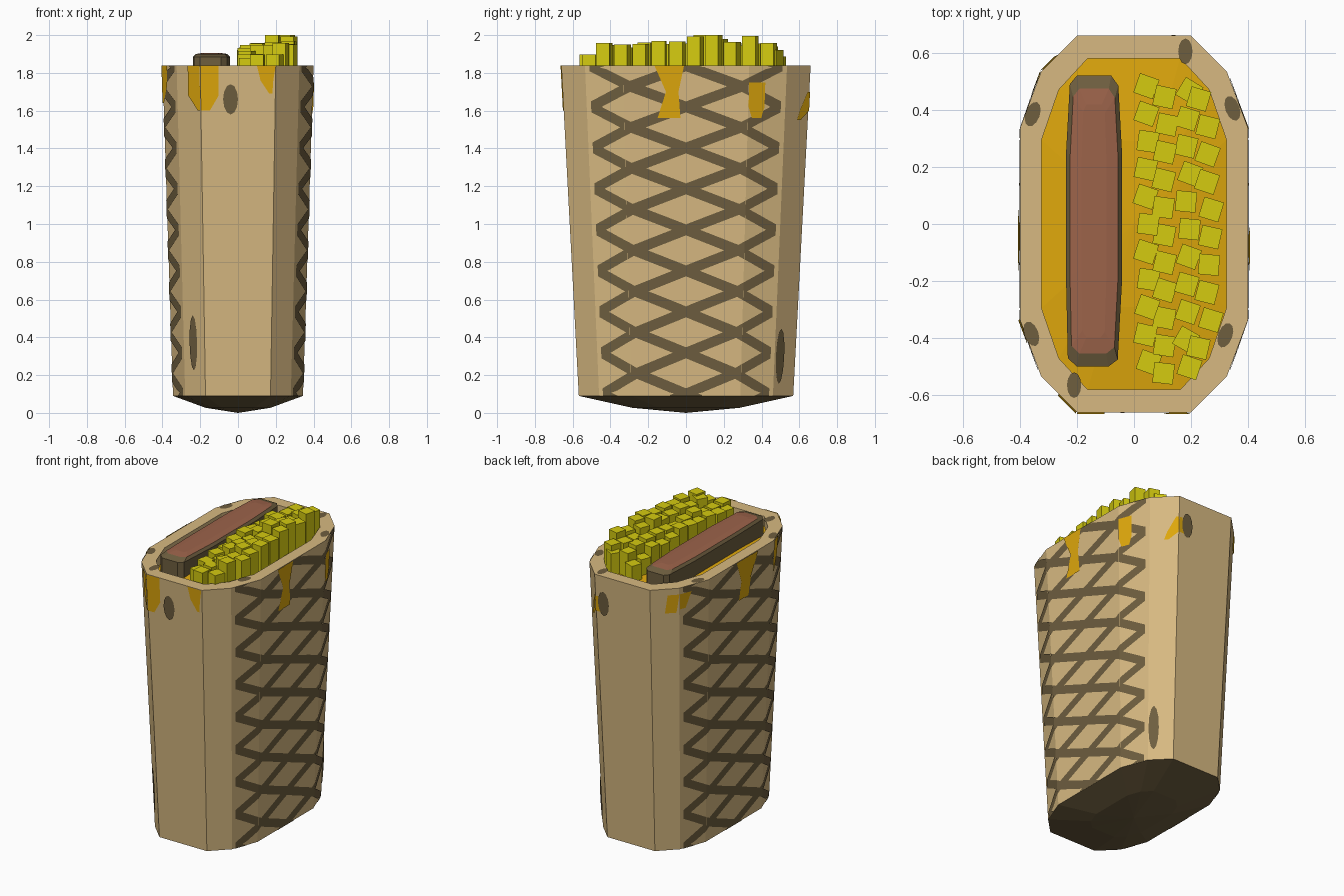
import bpy, bmesh, math, random
from mathutils import Vector, Matrix

if "Cube" in bpy.data.objects:
    bpy.data.objects.remove(bpy.data.objects["Cube"])

random.seed(4)


def mat(name, r, g, b):
    m = bpy.data.materials.new(name)
    lin = [((c / 255 + 0.055) / 1.055) ** 2.4 if c > 10 else c / 255 / 12.92 for c in (r, g, b)]
    m.diffuse_color = (*lin, 1)
    m.use_nodes = True
    m.node_tree.nodes["Principled BSDF"].inputs["Base Color"].default_value = m.diffuse_color
    return m


TAN = mat("toasted tan", 215, 185, 129)
DARK = mat("grill brown", 110, 94, 63)
CHEESE = mat("cheese orange", 222, 167, 12)
FRY = mat("fry yellow", 213, 203, 16)
MEAT = mat("sausage red brown", 156, 99, 74)


def finish(name, bm, *mats):
    me = bpy.data.meshes.new(name)
    bm.to_mesh(me)
    bm.free()
    for m in mats:
        me.materials.append(m)
    ob = bpy.data.objects.new(name, me)
    bpy.context.collection.objects.link(ob)
    return ob


def loft(bm, rings, mats=None):
    """Join rings of points; a ring of one point makes a fan."""
    vs = [[bm.verts.new(p) for p in r] for r in rings]
    for i, (a, b) in enumerate(zip(vs, vs[1:])):
        n = max(len(a), len(b))
        for k in range(n):
            j = (k + 1) % n
            if len(a) == 1:
                f = bm.faces.new((a[0], b[j], b[k]))
            elif len(b) == 1:
                f = bm.faces.new((a[k], a[j], b[0]))
            else:
                f = bm.faces.new((a[k], a[j], b[j], b[k]))
            f.material_index = mats[i] if mats else 0
    return vs


# Twelve-sided outline of the cup, counter-clockwise from the front
Q = [(.2, -.66), (.325, -.535), (.4, -.335)]
right = Q + [(x, -y) for x, y in reversed(Q)]
P = [(-.2, -.66)] + right + [(-x, y) for x, y in reversed(right)][:-1]
INNER = [(x * .81, y * .88) for x, y in P]
Z0, Z1 = .09, 1.84


def sc(z):
    return .86 + .14 * (z - Z0) / (Z1 - Z0)


def ring(z, s, pts=P):
    return [(x * s, y * s, z) for x, y in pts]


# Cup with domed dark base and thick rim
bm = bmesh.new()
loft(bm, [[(0, 0, 0)], ring(.027, .43), ring(Z0, .86), ring(Z1, 1),
          ring(Z1, 1, INNER), ring(1.77, 1, INNER)], [1, 1, 0, 0, 0])
finish("cup", bm, TAN, DARK)

# Cheese filling, slightly domed
bm = bmesh.new()
loft(bm, [ring(1.775, 1, INNER), ring(1.80, .5, INNER), [(0, 0, 1.81)]])
finish("cheese_filling", bm, CHEESE)


def surf(k, t, z, off):
    a, b = Vector(P[k]), Vector(P[(k + 1) % 12])
    p = a.lerp(b, t) * sc(z)
    n = Vector((b.y - a.y, a.x - b.x)).normalized() * off
    return (p.x + n.x, p.y + n.y, z)


def plate(bm, k, pts, off):
    """Thin patch on cup side k; pts are (t, z) across and up the side."""
    bm.faces.new([bm.verts.new(surf(k, t, z, off)) for t, z in pts])


# Grill lattice on both broad sides
STEP = .217


def rise(y):
    a = abs(y)
    r = a / .3 if a < .3 else 1 + (a - .3) / .21
    return math.copysign(r * STEP / 2, y)


bm = bmesh.new()
for base in (0, 6):
    for k, ys in ((2, (-.51, -.42, -.335)), (4, (.335, .42, .51)),
                  (3, (-.335, -.3, -.2, -.1, 0, .1, .2, .3, .335))):
        k = k + base
        lo, hi = {2: (-.535, -.335), 3: (-.335, .335), 4: (.335, .535)}[k - base]
        for row in range(-1, 10):
            zc = 1.62 + STEP - STEP * row
            for sg in (1, -1):
                for y0, y1 in zip(ys, ys[1:]):
                    c0, c1 = zc + sg * rise(y0), zc + sg * rise(y1)
                    w = .029
                    q = [(y0, c0 - w), (y1, c1 - w), (y1, c1 + w), (y0, c0 + w)]
                    q = [((y - lo) / (hi - lo), min(max(z, Z0), Z1)) for y, z in q]
                    if max(q[2][1] - q[1][1], q[3][1] - q[0][1]) > .004:
                        plate(bm, k, q, .003)
bmesh.ops.remove_doubles(bm, verts=bm.verts, dist=1e-5)
finish("grill_lattice", bm, DARK)

# Cheese drips: side index, then rows of (height, left, right)
DRIPS = [
    (0, (1.84, 0, .24), (1.68, 0, .24), (1.6, 0, .12)),
    (11, (1.84, .5, 1), (1.68, .5, 1), (1.6, .9, 1)),
    (0, (1.84, .75, 1), (1.76, .8, .97), (1.69, .92, .96)),
    (10, (1.84, 0, .4), (1.73, 0, .35), (1.64, 0, .1)),
    (3, (1.84, .25, .485), (1.7, .34, .44), (1.56, .27, .455)),
    (4, (1.75, 0, .43), (1.62, 0, .43), (1.56, .1, .35)),
    (5, (1.7, .9, 1), (1.6, .6, 1), (1.55, .5, .65)),
    (6, (1.7, 0, .05), (1.6, 0, .15)),
    (9, (1.84, .42, .75), (1.7, .5, .65), (1.58, .47, .62)),
    (7, (1.8, .6, 1), (1.68, .5, .9)),
    (8, (1.8, 0, .4), (1.7, 0, .2)),
]
bm = bmesh.new()
for k, *rows in DRIPS:
    for (za, a0, a1), (zb, b0, b1) in zip(rows, rows[1:]):
        plate(bm, k, [(b0, zb), (b1, zb), (a1, za), (a0, za)], .006)
finish("cheese_drips", bm, CHEESE)

# Burnt spots on the sides and on the rim
bm = bmesh.new()
ANG = [i * math.tau / 12 for i in range(12)]
for k, t, z, rt, rz in ((0, .4, 1.66, .1, .08), (6, .15, 1.66, .1, .08),
                        (11, .5, .37, .18, .145), (5, .22, .3, .2, .145)):
    plate(bm, k, [(t + rt * math.cos(a), z + rz * math.sin(a)) for a in ANG], .007)
for x, y, tilt in ((-.355, .385, -20), (.18, .605, 0), (.345, .405, 20),
                   (-.36, -.385, 20), (-.21, -.565, 0), (.32, -.39, -20)):
    m = Matrix.Translation((x, y, Z1 + .003)) @ Matrix.Rotation(math.radians(tilt), 4, 'Z')
    bm.faces.new([bm.verts.new(m @ Vector((.025 * math.cos(a), .045 * math.sin(a), 0))) for a in ANG])
finish("burnt_spots", bm, DARK)

# Sausage with charred sides and red-brown top
S = [(-.2, -.5), (-.09, -.5), (-.057, -.475), (-.042, -.2), (-.042, .25), (-.055, .485),
     (-.08, .52), (-.2, .52), (-.225, .49), (-.238, .25), (-.238, -.2), (-.232, -.47)]


def sausage_ring(z, sx, sy):
    return [(-.14 + (x + .14) * sx, .01 + (y - .01) * sy, z) for x, y in S]


bm = bmesh.new()
vs = loft(bm, [sausage_ring(1.6, 1, 1), sausage_ring(1.885, 1, 1), sausage_ring(1.9, .86, .91),
               sausage_ring(1.906, .45, .8)], [0, 0, 1])
bm.faces.new(vs[-1]).material_index = 1
finish("sausage", bm, DARK, MEAT)

# Fries: four loose columns of leaning sticks
bm = bmesh.new()
for c, (x, ytop, n) in enumerate(((.045, .483, 11), (.11, .445, 11), (.19, .466, 11), (.263, .438, 10))):
    for r in range(n):
        y = ytop - .0968 * r
        top = min(2, 1.925 + .02 * c - .1 * abs(y - .1) + random.uniform(-.01, .035))
        if r == 4 and c == 2:
            top = 2
        if c == 3:
            x_r = x - .03 * (abs(y) > .4)
        else:
            x_r = x
        turn = -13 + random.uniform(-8, 8) - 14 * (c == 2 and r % 3 == 0)
        m = (Matrix.Translation((x_r + random.uniform(-.008, .008), y, (1.6 + top) / 2))
             @ Matrix.Rotation(math.radians(turn), 4, 'Z')
             @ Matrix.Diagonal((.072, .072, top - 1.6, 1)))
        bmesh.ops.create_cube(bm, size=1, matrix=m)
finish("fries", bm, FRY)
